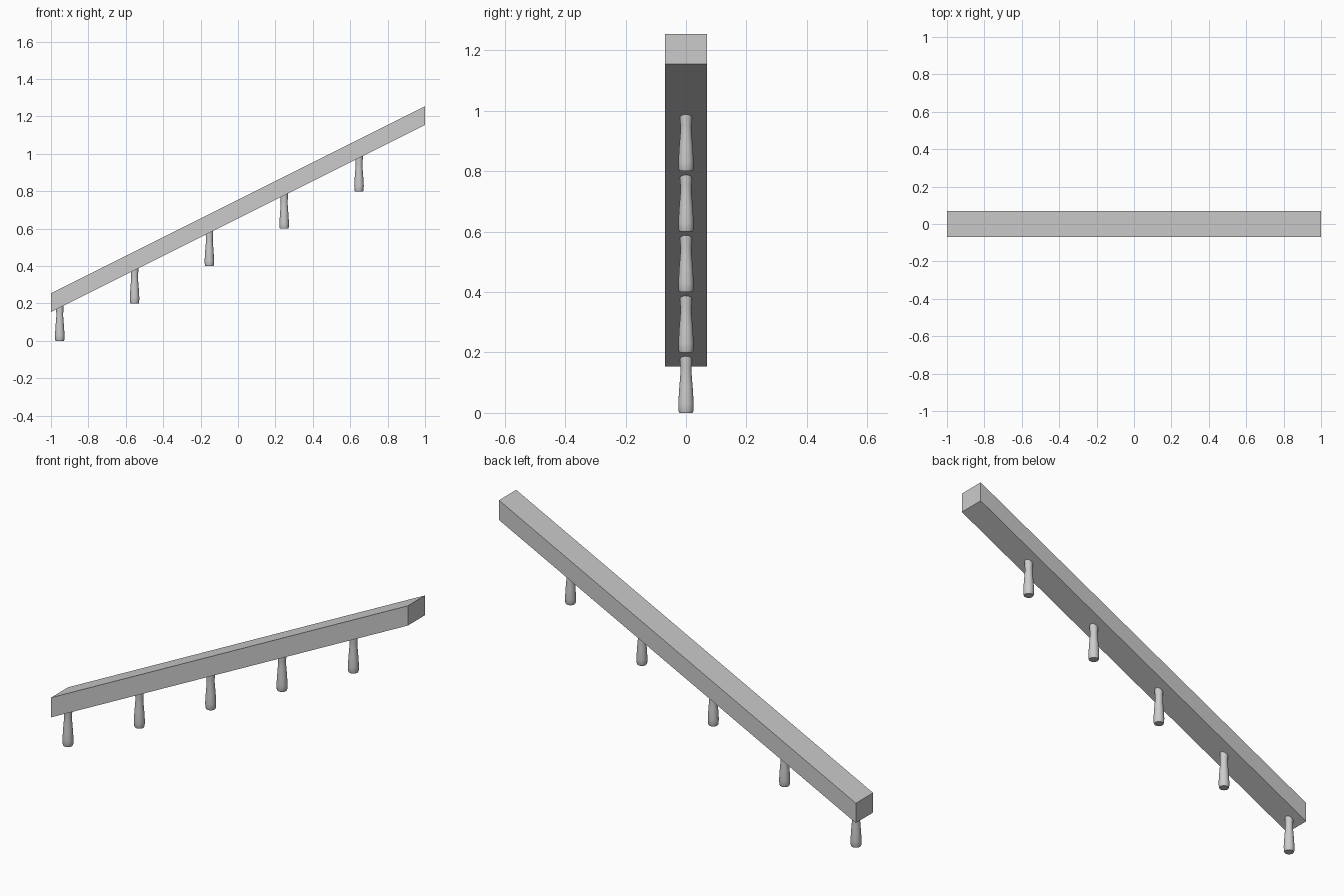
import bpy, bmesh, math

if "Cube" in bpy.data.objects:
    bpy.data.objects.remove(bpy.data.objects["Cube"])

HALF_W = 0.069
SLOPE = 0.5


def finish(bm, name):
    bmesh.ops.recalc_face_normals(bm, faces=bm.faces)
    mesh = bpy.data.meshes.new(name)
    bm.to_mesh(mesh)
    bm.free()
    obj = bpy.data.objects.new(name, mesh)
    bpy.context.collection.objects.link(obj)
    return obj


def sloped_rail():
    # Box sheared upward along x, with vertical end faces
    bm = bmesh.new()
    bmesh.ops.create_cube(bm, size=1)
    for v in bm.verts:
        x = v.co.x * 2
        v.co = (x, v.co.y * 2 * HALF_W, 0.704 + SLOPE * x + v.co.z * 0.1)
    return finish(bm, "handrail")


def baluster(name, x, z, sides=20):
    # Turned post: (radius, height), top end buried in the rail
    profile = [(0.022, 0), (0.0245, 0.006), (0.0255, 0.03), (0.0225, 0.08),
               (0.0185, 0.13), (0.0185, 0.15), (0.02, 0.17), (0.02, 0.195)]
    bm = bmesh.new()
    rings = [[bm.verts.new((r * math.cos(2 * math.pi * i / sides),
                            r * math.sin(2 * math.pi * i / sides), h))
              for i in range(sides)] for r, h in profile]
    for a, b in zip(rings, rings[1:]):
        for i in range(sides):
            j = (i + 1) % sides
            bm.faces.new((a[i], a[j], b[j], b[i]))
    bm.faces.new(rings[0])
    bm.faces.new(rings[-1])
    obj = finish(bm, name)
    obj.location = (x, 0, z)
    bpy.ops.object.select_all(action='DESELECT')
    obj.select_set(True)
    bpy.context.view_layer.objects.active = obj
    bpy.ops.object.shade_smooth_by_angle(angle=math.radians(35))


sloped_rail()
# Five posts stepping up with the stairs
for n in range(5):
    baluster(f"baluster_{n + 1}", -0.953 + 0.4 * n, 0.2 * n)
